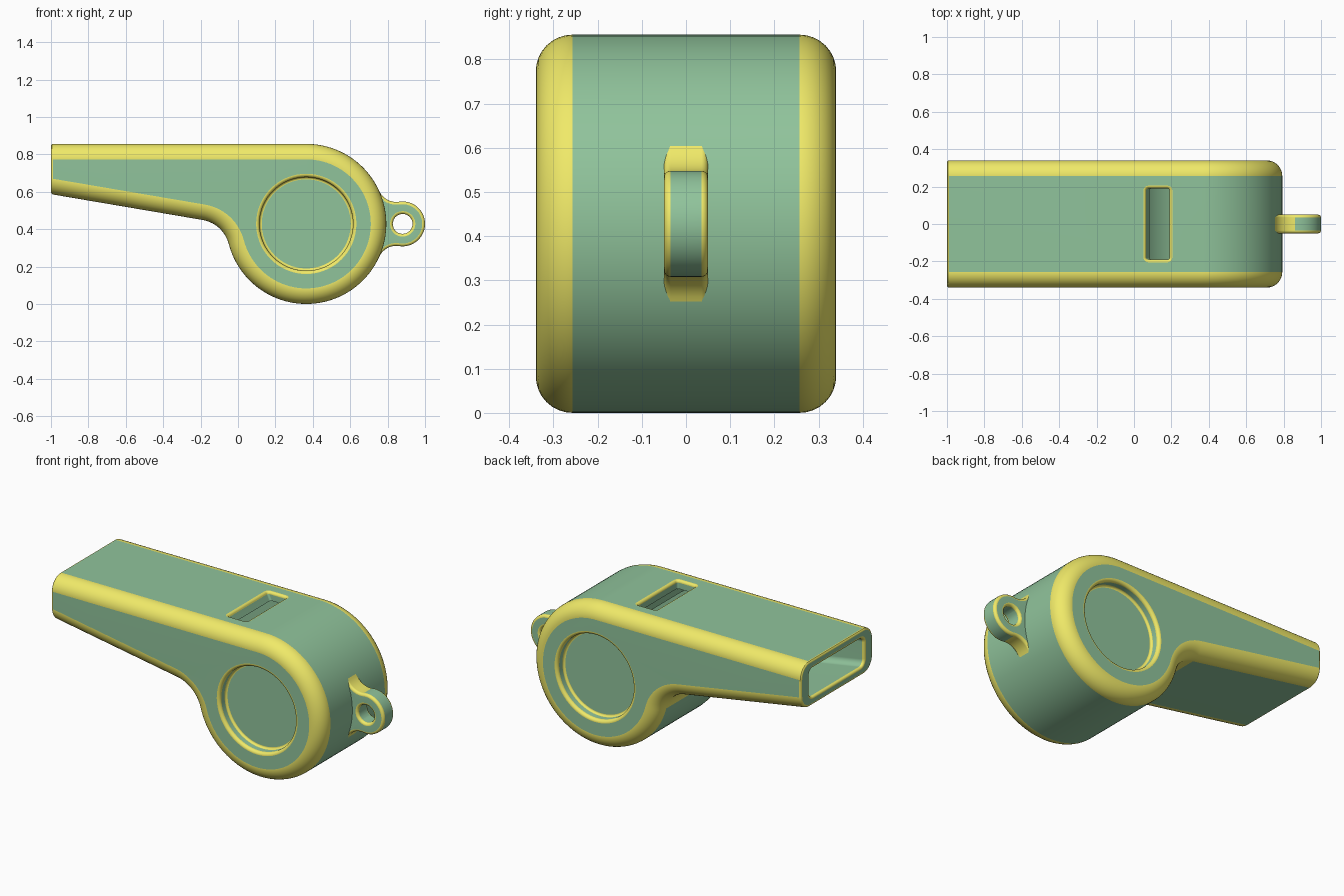
import bpy, bmesh
from math import sin, cos, tan, atan, atan2, pi, hypot, radians

if "Cube" in bpy.data.objects:
    bpy.data.objects.remove(bpy.data.objects["Cube"])

def material(name, col):
    m = bpy.data.materials.new(name)
    m.diffuse_color = (*col, 1)
    m.use_nodes = True
    m.node_tree.nodes["Principled BSDF"].inputs["Base Color"].default_value = m.diffuse_color
    return m

GREEN = material("green", (0.28, 0.55, 0.33))
YELLOW = material("yellow", (0.87, 0.82, 0.14))

def loft(name, rings, mat=lambda i, j: 0, cyclic=False, edit=None):
    """Skin a list of equal-length rings; mat picks green (0) or yellow (1)."""
    bm = bmesh.new()
    vs = [[bm.verts.new(p) for p in r] for r in rings]
    n = len(vs[0])
    for i in range(len(vs) if cyclic else len(vs) - 1):
        a, b = vs[i], vs[(i + 1) % len(vs)]
        for j in range(n):
            k = (j + 1) % n
            bm.faces.new((a[j], a[k], b[k], b[j])).material_index = mat(i, j)
    if not cyclic:
        bm.faces.new(vs[0])
        bm.faces.new(vs[-1])
    bmesh.ops.recalc_face_normals(bm, faces=bm.faces)
    if edit:
        edit(bm)
    me = bpy.data.meshes.new(name)
    bm.to_mesh(me)
    bm.free()
    me.materials.append(GREEN)
    me.materials.append(YELLOW)
    ob = bpy.data.objects.new(name, me)
    bpy.context.collection.objects.link(ob)
    return ob

def arc(c, r, a0, a1, n):
    return [(c[0] + r * cos(a0 + (a1 - a0) * i / n), c[1] + r * sin(a0 + (a1 - a0) * i / n))
            for i in range(n + 1)]

def rrect(a0, a1, b0, b1, r, n=5):
    pts = []
    for k, c in enumerate(((a1 - r, b1 - r), (a0 + r, b1 - r), (a0 + r, b0 + r), (a1 - r, b0 + r))):
        pts += arc(c, r, k * pi / 2, (k + 1) * pi / 2, n)
    return pts

def quarter(r, n):
    """Rounded edge: (depth below the face, offset from the wall)."""
    return [(r * (1 - cos(t)), r * (1 - sin(t))) for t in [pi / 2 * i / n for i in range(n + 1)]]

# Body outline: flat top, round chamber, concave neck, sloping underside
O, R, HALF = (0.365, 0.428), 0.428, 0.34
SLOPE = atan(0.17)
ZB = 0.587
def under(x):
    return ZB - 0.17 * (x + 1)

nx, nz = sin(SLOPE), cos(SLOPE)
tx, tz = -0.19, under(-0.19)
ux, uz = tx - O[0], tz - O[1]
NECK = (ux * ux + uz * uz - R * R) / (2 * R + 2 * (ux * nx + uz * nz))
G = (tx - nx * NECK, tz - nz * NECK)
to_body = atan2(O[1] - G[1], O[0] - G[0])
ARC_N, NECK_N = 72, 14

def outline(d):
    return ([(-1, O[1] + R - d)]
            + arc(O, R - d, pi / 2, to_body - pi, ARC_N)
            + arc(G, NECK + d, to_body, pi / 2 - SLOPE, NECK_N)
            + [(-1, ZB + d / cos(SLOPE))])

ER, EN = 0.083, 8
side = [(HALF - dep, off) for off, dep in
        [(ER * (1 - cos(pi / 2 * i / EN)), ER * (1 - sin(pi / 2 * i / EN))) for i in range(EN + 1)]]
layers = [(-y, d) for y, d in reversed(side)] + side
# first and last layers are the flat sides, the middle ones the full outline
layers.sort()
rings = [[(x, y, z) for x, z in outline(d)] for y, d in layers]

def body_mat(i, j):
    neck = ARC_N + 2 <= j < ARC_N + 2 + NECK_N
    return 0 if i == EN and not neck else 1

def round_mouth(bm):
    ends = [f for f in bm.faces if f.normal.x < -0.99 and f.calc_center_median().x < -0.99]
    face = bmesh.ops.dissolve_faces(bm, faces=ends)["region"][0]
    face.material_index = 0
    bmesh.ops.bevel(bm, geom=list(face.edges), offset=0.012, segments=3, profile=0.5,
                    affect='EDGES', material=1)

body = loft("whistle_body", rings, body_mat, edit=round_mouth)

# Cutters: windway, chamber, top window, side recesses
W = 0.26
stations = [(-1.02, 0.016)] + [(-1 + dep, off) for dep, off in quarter(0.015, 4)] + [(0.2, 0)]
windway = loft("windway_cutter", [
    [(x, y, z) for y, z in rrect(-W - o, W + o, under(x) + 0.05 - o, 0.805 + o, 0.035 + o)]
    for x, o in stations], lambda i, j: int(i < 5))
chamber = loft("chamber_cutter", [[(x, y, z) for x, z in arc(O, 0.372, 0, 2 * pi, 64)[:-1]]
                                  for y in (-0.265, 0.265)])
TOP = O[1] + R
win = [(0.70, 0, 0.025), (0.79, 0, 0.025)] + [(TOP - dep, off, 0) for dep, off in reversed(quarter(0.015, 4))]
win.append((TOP + 0.02, 0.0155, 0))
window = loft("window_cutter", [
    [(x, y, z) for x, y in rrect(0.065 + s - o, 0.19 + o, -0.19 - o, 0.19 + o, 0.012 + o)]
    for z, o, s in win], lambda i, j: int(i > 1))
cutters = [windway, chamber, window]
prof = [(HALF + 0.02, 0.2685)] + [(HALF - dep, 0.25 + off) for dep, off in quarter(0.018, 5)]
prof += [(0.292 - 0.012 * sin(t), 0.238 + 0.012 * cos(t)) for t in [pi / 2 * i / 4 for i in range(5)]]
for s in (-1, 1):
    cutters.append(loft("recess_cutter", [
        [(x, s * y, z) for x, z in arc(O, r, 0, 2 * pi, 72)[:-1]] for y, r in prof],
        lambda i, j: 0 if i == 6 else 1))

bpy.context.view_layer.objects.active = body
for c in cutters:
    c.hide_render = True
    m = body.modifiers.new("cut", 'BOOLEAN')
    m.operation, m.solver, m.object = 'DIFFERENCE', 'EXACT', c
    bpy.ops.object.modifier_apply(modifier=m.name)
    bpy.data.objects.remove(c)

# Lanyard loop: round eye blended into the chamber wall
C, LR, HOLE, LW, LB = (0.88, O[1]), 0.12, 0.053, 0.05, 0.015
dist = C[0] - O[0]
F_R = 0.1
u, v = R + F_R, LR + F_R
fx = (u * u - v * v + dist * dist) / (2 * dist)
fz = (u * u - fx * fx) ** 0.5
F = (O[0] + fx, O[1] + fz)
a_body = atan2(-fz, -fx)
a_eye = atan2(C[1] - F[1], C[0] - F[0])
a_lug = a_eye + pi
FN, LN = 10, 40

def lug_outline(d):
    up = arc(F, F_R + d, a_body, a_eye, FN)
    eye = arc(C, LR - d, a_lug, -a_lug, LN)[1:-1]
    low = [(x, 2 * C[1] - z) for x, z in reversed(up)]
    back = [(0.748, C[1] + k * 0.03) for k in (-4, -2, 0, 2, 4)]
    return up + eye + low + back

base = lug_outline(0)
def hole_ring(r):
    pts = []
    for x, z in base:
        a = atan2(z - C[1], x - C[0])
        pts.append((C[0] + r * cos(a), C[1] + r * sin(a)))
    return pts

steps = [pi / 2 * i / 4 for i in range(5)]
half = [(LW - LB + LB * sin(t), lug_outline(LB * (1 - cos(t)))) for t in steps]
half += [(LW - LB + LB * cos(t), hole_ring(HOLE + LB * (1 - sin(t)))) for t in steps]
loop = half + [(-y, p) for y, p in reversed(half)]

def lug_mat(i, j):
    if i in (4, 14):
        return 0
    if i == 19:
        return int(j < FN or FN + LN <= j < 2 * FN + LN)
    return 0 if i == 9 else 1

lug = loft("lanyard_loop", [[(x, y, z) for x, z in p] for y, p in loop], lug_mat, cyclic=True)

for ob in (body, lug):
    bpy.ops.object.select_all(action='DESELECT')
    ob.select_set(True)
    bpy.context.view_layer.objects.active = ob
    bpy.ops.object.shade_smooth_by_angle(angle=radians(30))
    m = ob.modifiers.new("normals", 'WEIGHTED_NORMAL')
    m.keep_sharp = True
